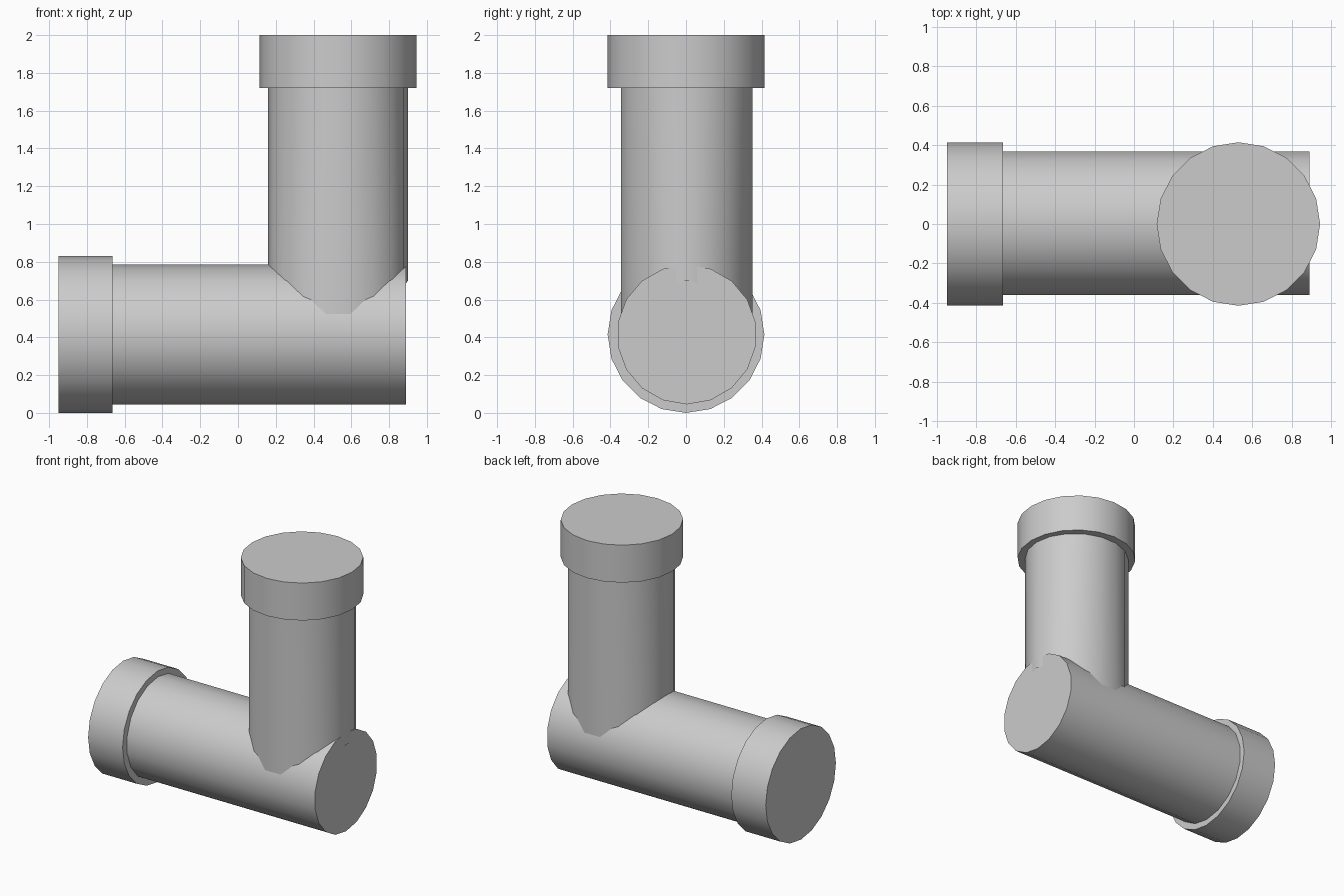
import bpy, math
from mathutils import Vector

if "Cube" in bpy.data.objects:
    bpy.data.objects.remove(bpy.data.objects["Cube"])


def tube(name, center, axis, lo, hi, r_side, r_main, sides, saddle=None):
    """Capped prism along x or z; a vertex always sits on the r_main axis.
    saddle(y) gives the height of an open, shaped bottom rim."""
    def place(a, t):
        s, m = r_side * math.sin(a), r_main * math.cos(a)
        if axis == 'x':
            return Vector((t, center[1] + s, center[2] - m))
        return Vector((center[0] + m, center[1] + s, t))

    angles = [2 * math.pi * i / sides for i in range(sides)]
    low = [place(a, lo) for a in angles]
    high = [place(a, hi) for a in angles]
    if saddle:
        for v in low:
            v.z = saddle(v.y - center[1])
    n = sides
    faces = [(i, (i + 1) % n, n + (i + 1) % n, n + i) for i in range(n)]
    faces.append(tuple(range(n, 2 * n)))
    if not saddle:
        faces.append(tuple(reversed(range(n))))
    mesh = bpy.data.meshes.new(name)
    mesh.from_pydata(low + high, [], faces)
    obj = bpy.data.objects.new(name, mesh)
    bpy.context.collection.objects.link(obj)
    bpy.ops.object.select_all(action='DESELECT')
    obj.select_set(True)
    bpy.context.view_layer.objects.active = obj
    bpy.ops.object.shade_smooth_by_angle(angle=math.radians(40))
    return obj


# horizontal run and its collar
run = (0, 0.004, 0.415)
tube("horizontal_pipe", run, 'x', -0.665, 0.89, 0.37, 0.37, 18)
tube("horizontal_collar", (0, 0, 0.415), 'x', -0.95, -0.665, 0.415, 0.415, 20)

# riser, ending in a saddle just inside the horizontal run
riser = (0.53, 0.004, 0)
tube("vertical_pipe", riser, 'z', 0.5, 1.72, 0.354, 0.37, 18,
     saddle=lambda y: 0.70 - 0.25 * (y / 0.349) ** 2)
tube("vertical_collar", (0.53, 0, 0), 'z', 1.72, 2.0, 0.415, 0.415, 20)
